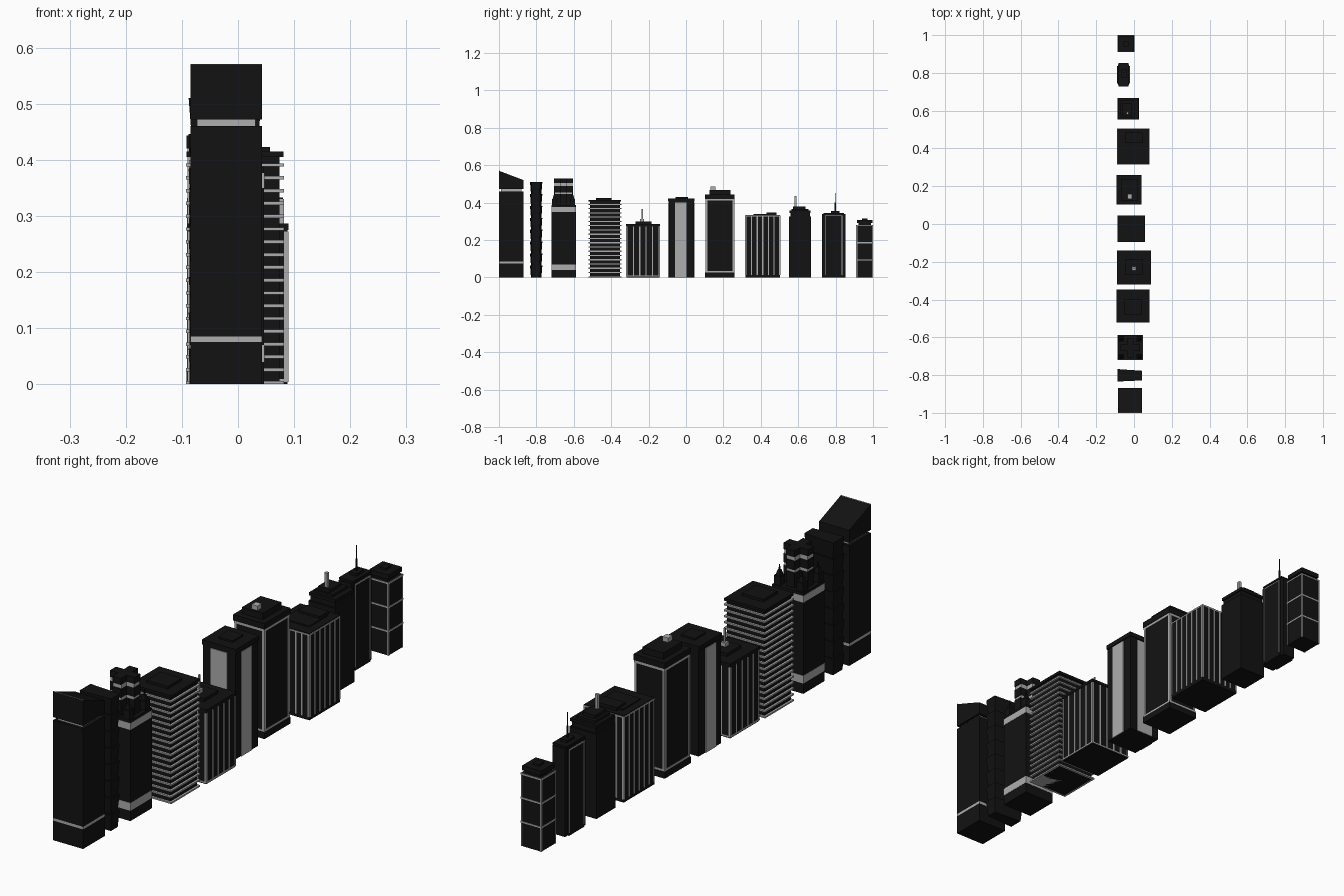
import bpy, bmesh

if "Cube" in bpy.data.objects:
    bpy.data.objects.remove(bpy.data.objects["Cube"])

def material(name, v):
    m = bpy.data.materials.new(name)
    m.diffuse_color = (v, v, v, 1)
    m.use_nodes = True
    m.node_tree.nodes["Principled BSDF"].inputs["Base Color"].default_value = m.diffuse_color
    return m

DARK = material("dark_glass", 0.006)
PALE = material("pale_trim", 0.42)

def solid(bm, bottom, top):
    """Closed prism between two matching outlines of 3D points."""
    a = [bm.verts.new(p) for p in bottom]
    b = [bm.verts.new(p) for p in top]
    bm.faces.new(a[::-1])
    bm.faces.new(b)
    for i in range(len(a)):
        j = (i + 1) % len(a)
        bm.faces.new((a[i], a[j], b[j], b[i]))

def finish(name, bm, mat):
    bmesh.ops.recalc_face_normals(bm, faces=bm.faces)
    me = bpy.data.meshes.new(name)
    bm.to_mesh(me)
    bm.free()
    me.materials.append(mat)
    ob = bpy.data.objects.new(name, me)
    bpy.context.collection.objects.link(ob)
    return ob

def rect(x0, x1, y0, y1, z):
    return [(x0, y0, z), (x1, y0, z), (x1, y1, z), (x0, y1, z)]

def boxes(name, items, mat=DARK):
    bm = bmesh.new()
    for x0, x1, y0, y1, z0, z1 in items:
        solid(bm, rect(x0, x1, y0, y1, z0), rect(x0, x1, y0, y1, z1))
    return finish(name, bm, mat)

def grow(r, d):
    return (r[0] - d, r[1] + d, r[2] - d, r[3] + d)

def strips(r, z0, z1, n, w, d=0.002):
    """n upright strips on each of the four walls, corners included."""
    x0, x1, y0, y1 = r
    out = []
    for i in range(n):
        t = i / (n - 1)
        x = x0 + t * (x1 - x0 - w)
        y = y0 + t * (y1 - y0 - w)
        out += [(x, x + w, y0 - d, y0, z0, z1), (x, x + w, y1, y1 + d, z0, z1),
                (x0 - d, x0, y, y + w, z0, z1), (x1, x1 + d, y, y + w, z0, z1)]
    return out

def ring(r, z0, z1, d=0.002):
    """Band around all four walls."""
    x0, x1, y0, y1 = r
    return [(x0 - d, x1 + d, y0 - d, y0, z0, z1), (x0 - d, x1 + d, y1, y1 + d, z0, z1),
            (x0 - d, x0, y0, y1, z0, z1), (x1, x1 + d, y0, y1, z0, z1)]

# Slant-roofed tower
r = (-0.085, 0.043, -1.0, -0.868)
boxes("slant_tower_body", [r + (0, 0.075), r + (0.085, 0.46)])
boxes("slant_tower_band", [r + (0.075, 0.085)], PALE)
boxes("slant_tower_neck", [grow(r, -0.012) + (0.46, 0.472)], PALE)
bm = bmesh.new()
top = [(x, y, 0.57 if y < -0.95 else 0.52) for x, y, z in rect(*r, 0)]
solid(bm, rect(*r, 0.472), top)
finish("slant_tower_crown", bm, DARK)
boxes("slant_tower_roof_edge", [(r[0], r[1], -1.0, -0.997, 0.567, 0.571)], PALE)

# Narrow tower of stacked flaring segments, wedge-shaped in plan
bm = bmesh.new()
def wedge(d, z):
    return [(-0.088 + d, -0.834 + d, z), (0.042 - d, -0.828 + d, z),
            (0.042 - d, -0.777 - d, z), (-0.088 + d, -0.768 - d, z)]
N = 8
for i in range(N):
    solid(bm, wedge(0.005, 0.51 * i / N), wedge(0, 0.51 * (i + 1) / N))
finish("segmented_tower", bm, DARK)

# Tower with a cross-shaped crown and corner pinnacles
r = (-0.086, 0.046, -0.718, -0.588)
boxes("cross_tower_body", [r + (0, 0.04), r + (0.07, 0.35), r + (0.376, 0.386)])
boxes("cross_tower_bands", [grow(r, 0.001) + (0.04, 0.07), grow(r, 0.001) + (0.35, 0.376)], PALE)
cx, cy = -0.02, -0.655
def cross(a, b, z):
    return [(cx + x, cy + y, z) for x, y in
            [(-b, -a), (b, -a), (b, -b), (a, -b), (a, b), (b, b),
             (b, a), (-b, a), (-b, b), (-a, b), (-a, -b), (-b, -b)]]
for name, mat, spans in (("cross_crown", DARK, [(0.386, 0.445), (0.455, 0.49), (0.505, 0.53)]),
                         ("cross_crown_bands", PALE, [(0.445, 0.455), (0.49, 0.505)])):
    bm = bmesh.new()
    for z0, z1 in spans:
        a = 0.052 if mat is DARK else 0.049
        solid(bm, cross(a, 0.018, z0), cross(a, 0.018, z1))
    finish(name, bm, mat)
bm = bmesh.new()
for sx in (-1, 1):
    for sy in (-1, 1):
        p = (cx + sx * 0.048, cx + sx * 0.048, cy + sy * 0.048, cy + sy * 0.048)
        for w0, w1, z0, z1 in ((0.014, 0.014, 0.386, 0.42), (0.010, 0.005, 0.42, 0.44),
                               (0.003, 0.001, 0.44, 0.46)):
            solid(bm, rect(*grow(p, w0), z0), rect(*grow(p, w1), z1))
finish("corner_pinnacles", bm, DARK)

# Slab tower with pale floor plates
r = (-0.093, 0.082, -0.522, -0.346)
boxes("slab_tower_core", [grow(r, -0.008) + (0, 0.41)])
boxes("slab_tower_floors", [r + (0.0228 * i, 0.0228 * i + 0.006) for i in range(18)], PALE)
boxes("slab_tower_roof", [grow(r, -0.001) + (0.405, 0.415), (-0.05, 0.04, -0.482, -0.398, 0.41, 0.425)])

# Low ribbed block with an antenna
r = (-0.088, 0.088, -0.318, -0.142)
boxes("ribbed_block_body", [r + (0, 0.275), grow(r, 0.002) + (0.275, 0.286)])
boxes("ribbed_block_ribs", strips(r, 0.005, 0.272, 6, 0.006) + ring(r, 0.004, 0.009), PALE)
boxes("ribbed_block_roof", [(-0.045, 0.045, -0.27, -0.185, 0.286, 0.298)])
boxes("ribbed_block_antenna", [(-0.01, 0.01, -0.245, -0.225, 0.298, 0.312),
                               (-0.003, 0.003, -0.237, -0.231, 0.312, 0.365)], PALE)

# Tower with a wide pale panel on each wall
r = (-0.084, 0.054, -0.092, 0.043)
boxes("panel_tower_body", [r + (0, 0.405), grow(r, 0.003) + (0.405, 0.423)])
x0, x1, y0, y1 = r
boxes("panel_tower_panels", [(x1, x1 + 0.003, -0.06, 0.004, 0.0, 0.4), (x0 - 0.003, x0, -0.06, 0.004, 0.0, 0.4),
                             (-0.05, 0.02, y0 - 0.003, y0, 0.0, 0.4), (-0.05, 0.02, y1, y1 + 0.003, 0.0, 0.4)], PALE)
boxes("panel_tower_roof", [(-0.045, 0.015, -0.055, 0.01, 0.423, 0.43)])

# Tower with framed walls
r = (-0.088, 0.037, 0.106, 0.256)
boxes("framed_tower_body", [r + (0, 0.44), grow(r, 0.004) + (0, 0.025), grow(r, 0.004) + (0.42, 0.443)])
boxes("framed_tower_frame", strips(r, 0.025, 0.42, 2, 0.008) + ring(r, 0.41, 0.42) + ring(r, 0.025, 0.033), PALE)
boxes("framed_tower_roof", [(-0.07, 0.018, 0.125, 0.237, 0.443, 0.468)])
boxes("framed_tower_vent", [(-0.035, -0.01, 0.132, 0.158, 0.468, 0.485)], PALE)

# Broad ribbed tower
r = (-0.088, 0.08, 0.318, 0.503)
boxes("broad_tower_body", [r + (0, 0.333)])
boxes("broad_tower_ribs", strips(r, 0.012, 0.328, 7, 0.006) + ring(r, 0.325, 0.33), PALE)
boxes("broad_tower_roof", [(-0.045, 0.045, 0.43, 0.485, 0.333, 0.346),
                           (-0.06, 0.05, 0.36, 0.47, 0.333, 0.338)])

# Stepped tower with a mast
r = (-0.088, 0.027, 0.552, 0.668)
boxes("stepped_tower", [r + (0, 0.325), grow(r, -0.006) + (0.325, 0.345), grow(r, -0.002) + (0.345, 0.357),
                        (-0.072, 0.005, 0.565, 0.655, 0.357, 0.367), (-0.062, -0.01, 0.572, 0.64, 0.367, 0.38)])
boxes("stepped_tower_mast", [(-0.04, -0.028, 0.58, 0.592, 0.38, 0.435)], PALE)

# Slim notched tower with an antenna
boxes("notched_tower", [(-0.083, -0.03, 0.727, 0.852, 0, 0.338), (-0.089, -0.024, 0.743, 0.836, 0, 0.33),
                        (-0.086, -0.026, 0.735, 0.845, 0.338, 0.345), (-0.07, -0.04, 0.775, 0.82, 0.345, 0.355)])
boxes("notched_tower_trim", [(x, x + 0.002, y, y + 0.004, 0.012, 0.33) for x in (-0.091, -0.024) for y in (0.743, 0.832)]
      + [(x, x + 0.002, 0.743, 0.836, 0.327, 0.332) for x in (-0.091, -0.024)], PALE)
boxes("notched_tower_antenna", [(-0.059, -0.053, 0.795, 0.801, 0.355, 0.4), (-0.0575, -0.0545, 0.7965, 0.7995, 0.4, 0.452)])

# Small gridded tower
r = (-0.085, 0.0, 0.912, 0.998)
boxes("grid_tower_body", [r + (0, 0.28), grow(r, -0.01) + (0.28, 0.29), grow(r, -0.002) + (0.29, 0.308),
                          (-0.055, -0.03, 0.94, 0.97, 0.308, 0.316)])
boxes("grid_tower_trim", strips(r, 0, 0.28, 2, 0.004) + ring(r, 0.09, 0.096)
      + ring(r, 0.182, 0.188) + ring(r, 0.274, 0.28), PALE)
